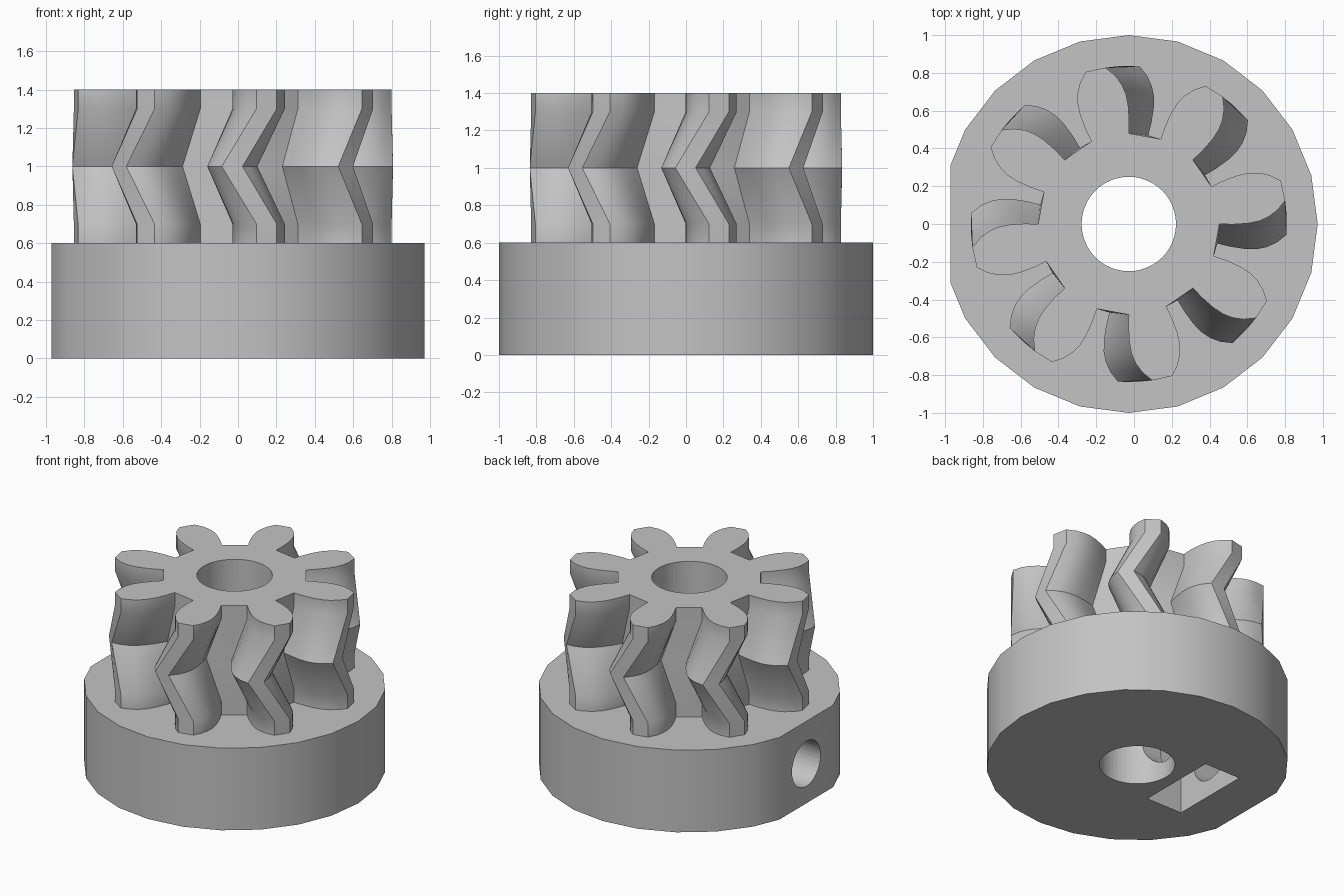
import bpy
import bmesh
from math import radians, cos, sin, pi

if "Cube" in bpy.data.objects:
    bpy.data.objects.remove(bpy.data.objects["Cube"], do_unlink=True)

CX = -0.0275          # axis of the bore
TEETH = 8
TWIST = radians(-12.4)

grey = bpy.data.materials.new("plain grey")
grey.use_nodes = True
colour = (0.55, 0.55, 0.55, 1)
grey.diffuse_color = colour
grey.node_tree.nodes["Principled BSDF"].inputs["Base Color"].default_value = colour


def finish(name, bm):
    bmesh.ops.recalc_face_normals(bm, faces=bm.faces)
    mesh = bpy.data.meshes.new(name)
    bm.to_mesh(mesh)
    bm.free()
    mesh.materials.append(grey)
    obj = bpy.data.objects.new(name, mesh)
    bpy.context.collection.objects.link(obj)
    return obj


def loft(name, rings):
    """Closed solid through a stack of equal rings."""
    bm = bmesh.new()
    loops = [[bm.verts.new(p) for p in ring] for ring in rings]
    n = len(loops[0])
    for low, high in zip(loops, loops[1:]):
        for i in range(n):
            j = (i + 1) % n
            bm.faces.new((low[i], low[j], high[j], high[i]))
    bmesh.ops.triangulate(bm, faces=[f for f in bm.faces])
    bm.faces.new(loops[0])
    bm.faces.new(loops[-1])
    return finish(name, bm)


def disc(radius, z, sides):
    return [(CX + radius * cos(2 * pi * i / sides),
             radius * sin(2 * pi * i / sides), z) for i in range(sides)]


def box(name, low, high):
    (x0, y0, z0), (x1, y1, z1) = low, high
    return loft(name, [[(x0, y0, z), (x1, y0, z), (x1, y1, z), (x0, y1, z)]
                       for z in (z0, z1)])


def combine(target, tool, operation):
    mod = target.modifiers.new(operation.lower(), "BOOLEAN")
    mod.operation = operation
    mod.solver = "EXACT"
    mod.object = tool
    bpy.context.view_layer.objects.active = target
    bpy.ops.object.modifier_apply(modifier=mod.name)
    bpy.data.objects.remove(tool, do_unlink=True)


# Tooth flank: radius and half angle in degrees, root to tip
flank = [(0.48, 12.2), (0.55, 12.4), (0.63, 11.9), (0.69, 10.9),
         (0.74, 9.3), (0.79, 6.9), (0.837, 3.7)]


def gear_ring(z, twist):
    ring = []
    for t in range(TEETH):
        centre = radians(102.2 + t * 360 / TEETH) + twist
        side = [(r, -a) for r, a in flank] + [(r, a) for r, a in reversed(flank)]
        for r, a in side:
            angle = centre + radians(a)
            ring.append((CX + r * cos(angle), r * sin(angle), z))
    return ring


# Hub drum and herringbone gear
hub = loft("geared_hub", [disc(1, z, 24) for z in (0, 0.6)])
gear = loft("gear", [gear_ring(z, t) for z, t in
                     ((0.5, 0), (0.7, 0), (1.0, TWIST), (1.3, 0), (1.4, 0))])
combine(hub, gear, "UNION")

# Flat on the drum, shaft bore and nut slot
combine(hub, box("flat_cut", (-1.3, -1, -0.2), (CX - 0.945, 1, 0.8)), "DIFFERENCE")
combine(hub, loft("bore_cut", [disc(0.25, z, 48) for z in (-0.2, 1.6)]), "DIFFERENCE")
combine(hub, box("nut_slot_cut", (CX - 0.63, -0.3, -0.2), (CX - 0.34, 0.3, 0.55)),
        "DIFFERENCE")

# Set screw hole from the flat into the bore
screw = [[(x, 0.165 * cos(2 * pi * i / 32), 0.29 + 0.165 * sin(2 * pi * i / 32))
          for i in range(32)] for x in (-1.2, CX)]
combine(hub, loft("screw_hole_cut", screw), "DIFFERENCE")

# Smooth shading with sharp edges kept
bpy.ops.object.select_all(action="DESELECT")
hub.select_set(True)
bpy.context.view_layer.objects.active = hub
bpy.ops.object.shade_smooth_by_angle(angle=radians(35))
